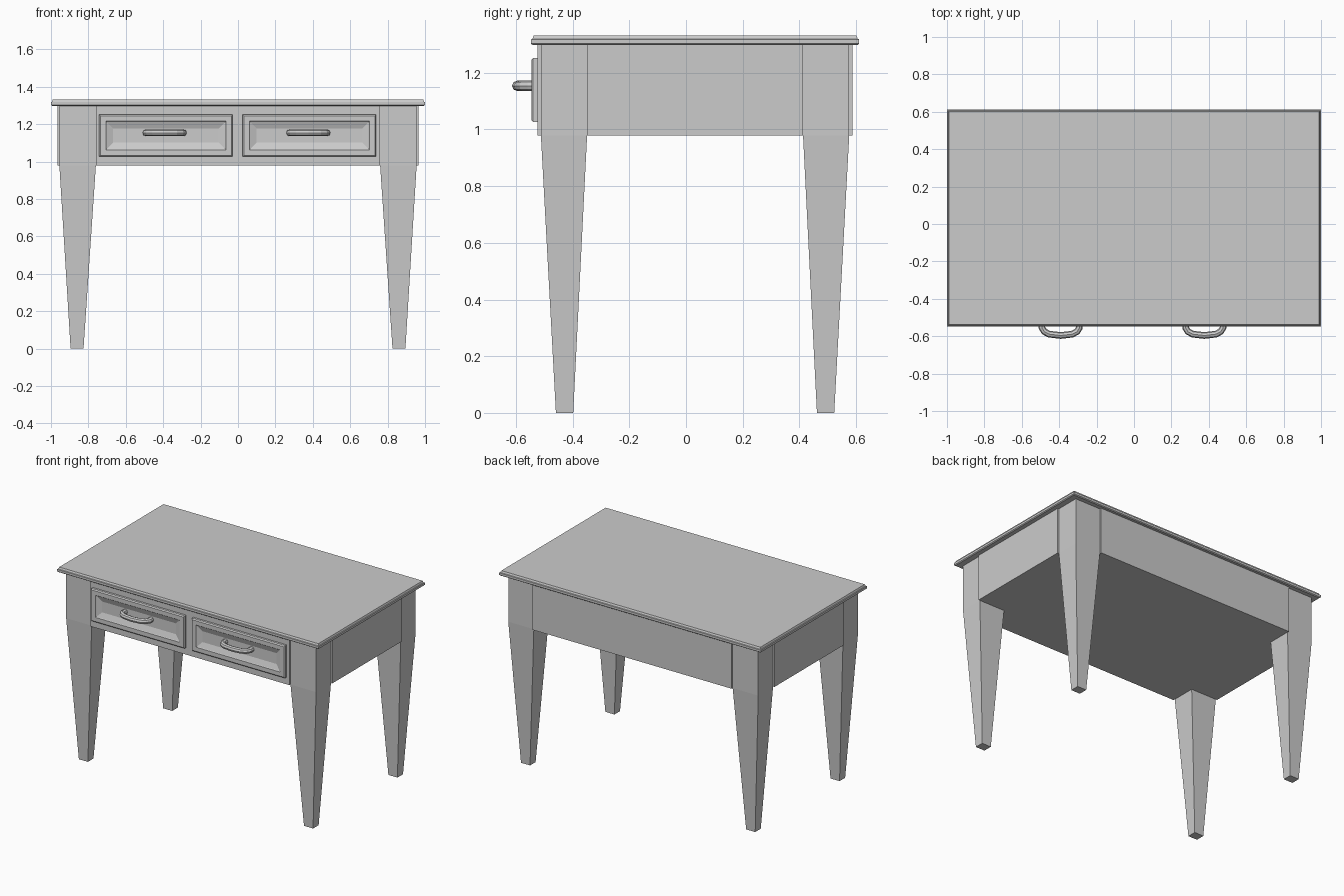
import bpy, bmesh

if "Cube" in bpy.data.objects:
    bpy.data.objects.remove(bpy.data.objects["Cube"])

CY = 0.032  # middle of the table body in depth


def rings_object(name, rings):
    """Skin a stack of equal-length vertex rings and cap both ends."""
    bm = bmesh.new()
    loops = [[bm.verts.new(p) for p in r] for r in rings]
    n = len(loops[0])
    for a, b in zip(loops, loops[1:]):
        for i in range(n):
            j = (i + 1) % n
            bm.faces.new((a[i], a[j], b[j], b[i]))
    bm.faces.new(loops[0][::-1])
    bm.faces.new(loops[-1])
    bmesh.ops.recalc_face_normals(bm, faces=bm.faces)
    me = bpy.data.meshes.new(name)
    bm.to_mesh(me)
    bm.free()
    ob = bpy.data.objects.new(name, me)
    bpy.context.collection.objects.link(ob)
    return ob


def rect_z(x0, x1, y0, y1, z):
    return [(x0, y0, z), (x1, y0, z), (x1, y1, z), (x0, y1, z)]


# Table top with a moulded edge: (inset, height)
edge = [(0.006, 1.298), (0.0, 1.303), (0.0, 1.318), (0.005, 1.320), (0.010, 1.332)]
rings_object("table_top", [rect_z(-1 + i, 1 - i, -0.547 + i, 0.611 - i, z) for i, z in edge])

# Apron body: plus-shaped so its panels stand slightly proud of the legs
px, lx, py, ly = 0.965, 0.76, 0.556, 0.381
plus = [(-lx, -py), (lx, -py), (lx, -ly), (px, -ly), (px, ly), (lx, ly),
        (lx, py), (-lx, py), (-lx, ly), (-px, ly), (-px, -ly), (-lx, -ly)]
rings_object("apron", [[(x, y + CY, z) for x, y in plus] for z in (0.979, 1.300)])

# Legs: straight block beside the apron, then a taper to the foot
for sx, side in ((-1, "left"), (1, "right")):
    for sy, end in ((-1, "front"), (1, "back")):
        profile = [(0.826, 0.895, 0.430, 0.491, 0.0),
                   (lx, 0.955, ly, 0.544, 0.979),
                   (lx, 0.955, ly, 0.544, 1.300)]
        rings_object(f"{end}_{side}_leg",
                     [rect_z(sx * a, sx * b, CY + sy * c, CY + sy * d, z)
                      for a, b, c, d, z in profile])

# Drawers: framed fronts with a sloped, recessed panel: (inset, y)
steps = [(0.0, -0.520), (0.0, -0.539), (0.007, -0.546), (0.036, -0.546),
         (0.040, -0.542), (0.075, -0.529)]
# Pull path, half of it mirrored: (x, y)
half = [(0.100, -0.525), (0.100, -0.555), (0.088, -0.575), (0.062, -0.589), (0.0, -0.596)]
path = [(-x, y) for x, y in half] + half[-2::-1]

for x0, x1, side in ((-0.743, -0.029, "left"), (0.025, 0.739, "right")):
    rings_object(f"{side}_drawer",
                 [[(x0 + i, y, 1.027 + i), (x1 - i, y, 1.027 + i),
                   (x1 - i, y, 1.252 - i), (x0 + i, y, 1.252 - i)] for i, y in steps])

    # Bent drawer pull with an eight-sided section
    cu = bpy.data.curves.new(f"{side}_pull", 'CURVE')
    cu.dimensions = '3D'
    cu.bevel_depth = 0.018
    cu.bevel_resolution = 2
    cu.use_fill_caps = True
    sp = cu.splines.new('POLY')
    sp.points.add(len(path) - 1)
    for p, (x, y) in zip(sp.points, path):
        p.co = ((x0 + x1) / 2 - 0.006 + x, y, 1.154, 1)
    sp.use_smooth = False
    bpy.context.collection.objects.link(bpy.data.objects.new(f"{side}_pull", cu))
